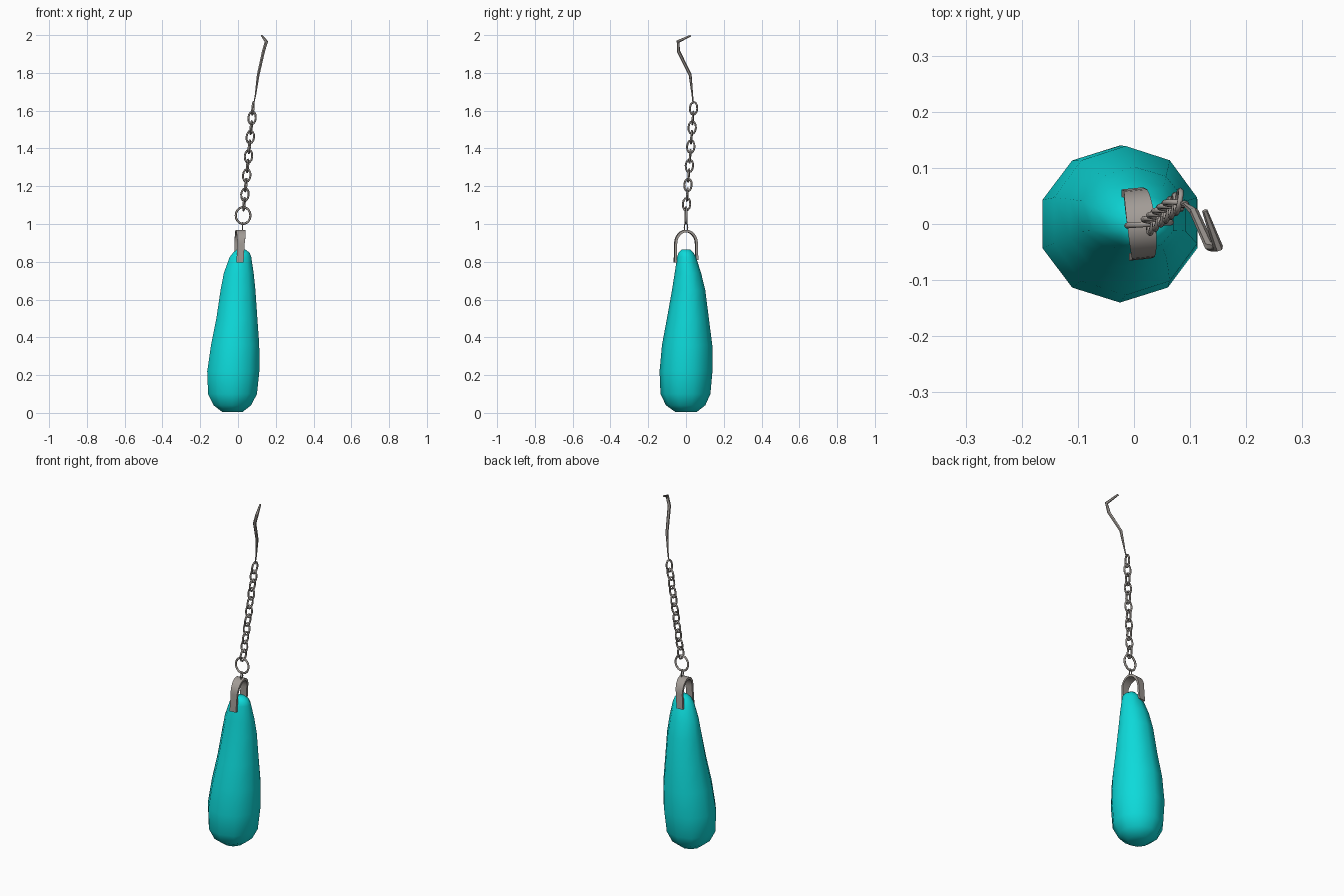
import bpy, bmesh, math
from mathutils import Vector, Matrix

if "Cube" in bpy.data.objects:
    bpy.data.objects.remove(bpy.data.objects["Cube"])


def material(name, rgb):
    m = bpy.data.materials.new(name)
    m.diffuse_color = (*rgb, 1)
    m.use_nodes = True
    m.node_tree.nodes["Principled BSDF"].inputs["Base Color"].default_value = m.diffuse_color
    return m


TEAL = material("turquoise", (0.004, 0.70, 0.70))
METAL = material("warm silver", (0.36, 0.33, 0.305))


def skin(name, rings, mat, closed=False, angle=40):
    """Bridge a list of point rings into one smooth-shaded object."""
    bm = bmesh.new()
    loops = [[bm.verts.new(p) for p in r] for r in rings]
    n = len(loops[0])
    pairs = list(zip(loops, loops[1:])) + ([(loops[-1], loops[0])] if closed else [])
    for a, b in pairs:
        for i in range(n):
            j = (i + 1) % n
            bm.faces.new((a[i], a[j], b[j], b[i]))
    if not closed:
        bm.faces.new(loops[0][::-1])
        bm.faces.new(loops[-1])
    bmesh.ops.recalc_face_normals(bm, faces=bm.faces)
    me = bpy.data.meshes.new(name)
    bm.to_mesh(me)
    bm.free()
    me.materials.append(mat)
    ob = bpy.data.objects.new(name, me)
    bpy.context.collection.objects.link(ob)
    bpy.context.view_layer.objects.active = ob
    ob.select_set(True)
    bpy.ops.object.shade_smooth_by_angle(angle=math.radians(angle))
    ob.select_set(False)
    return ob


def wire_ring(name, centre, half_w, half_h, r, turn, up=Vector((0, 0, 1)), seg=14, sides=6):
    """Oval wire loop standing upright along 'up', turned about that axis."""
    rot = Vector((0, 0, 1)).rotation_difference(up).to_matrix() @ Matrix.Rotation(math.radians(turn), 3, 'Z')
    rings = []
    for i in range(seg):
        t = math.tau * i / seg
        c = Vector((half_w * math.cos(t), 0, half_h * math.sin(t)))
        out = Vector((half_h * math.cos(t), 0, half_w * math.sin(t))).normalized()
        rings.append([Vector(centre) + rot @ (c + r * (math.cos(u) * out + Vector((0, math.sin(u), 0))))
                      for u in (math.tau * k / sides for k in range(sides))])
    return skin(name, rings, METAL, closed=True, angle=70)


# teardrop stone: height, centre x, centre y, radius x, radius y
profile = [(0.006, -0.03, 0.0, 0.058, 0.058), (0.04, -0.03, -0.002, 0.104, 0.104),
           (0.10, -0.029, -0.003, 0.136, 0.132), (0.22, -0.025, 0.0, 0.145, 0.140),
           (0.36, -0.015, 0.006, 0.134, 0.133), (0.50, -0.006, 0.010, 0.114, 0.111),
           (0.65, 0.0, 0.014, 0.097, 0.088), (0.74, 0.004, 0.010, 0.083, 0.070),
           (0.825, 0.013, 0.003, 0.060, 0.050), (0.848, 0.018, 0.0, 0.046, 0.040),
           (0.866, 0.016, 0.0, 0.022, 0.022)]
rings = [[(cx + rx * math.cos(a), cy + ry * math.sin(a), z)
          for a in (math.radians(18 + 36 * k) for k in range(10))]
         for z, cx, cy, rx, ry in profile]
skin("stone_drop", rings, TEAL, angle=60)

# bail: flat metal strap arched over the tip of the stone
path = [(-0.057, 0.795, -1, 0)]
for i in range(13):
    a = math.pi * (1 - i / 12)
    path.append((0.055 * math.cos(a), 0.895 + 0.068 * math.sin(a), math.cos(a), math.sin(a)))
path.append((0.057, 0.81, 1, 0))
rings = []
for y, z, ny, nz in path:
    cx = 0.008 - 0.13 * y + 0.06 * (z - 0.88)
    w = 0.019 + 0.006 * nz
    rings.append([(cx + sx * w, y + s * 0.0065 * ny + 0.1 * sx * w, z + s * 0.0065 * nz)
                  for sx, s in ((-1, -1), (1, -1), (1, 1), (-1, 1))])
skin("bail", rings, METAL)

# jump ring and the small loop joining it to the bail
wire_ring("jump_ring", (0.027, 0.0, 1.045), 0.039, 0.044, 0.0058, 4, seg=18)
wire_ring("bail_loop", (0.024, 0.0, 0.983), 0.009, 0.026, 0.003, 90)

# chain: alternating links
start, end = Vector((0.032, 0.003, 1.105)), Vector((0.079, 0.040, 1.612))
up = (end - start).normalized()
for i in range(11):
    turn = 80 if i % 2 == 0 else -5
    wire_ring(f"chain_link_{i + 1}", start.lerp(end, i / 10), 0.020, 0.034, 0.0052, turn, up, seg=12)

# ear hook: bent wire, thin at the bottom
hook = [(0.083, 0.038, 1.635, 0.003), (0.092, 0.034, 1.68, 0.004), (0.107, 0.022, 1.79, 0.008),
        (0.135, -0.040, 1.915, 0.009), (0.150, -0.042, 1.966, 0.009), (0.126, 0.024, 1.997, 0.005)]
pts = [Vector(p[:3]) for p in hook]
rings = []
for i, p in enumerate(pts):
    d = (pts[min(i + 1, len(pts) - 1)] - pts[max(i - 1, 0)]).normalized()
    side = Vector((0.9, 0.45, 0))
    side = (side - side.dot(d) * d).normalized()
    other = d.cross(side)
    r = hook[i][3]
    rings.append([p + r * (math.cos(u) * side + math.sin(u) * other)
                  for u in (math.tau * k / 6 for k in range(6))])
skin("ear_hook", rings, METAL, angle=50)
